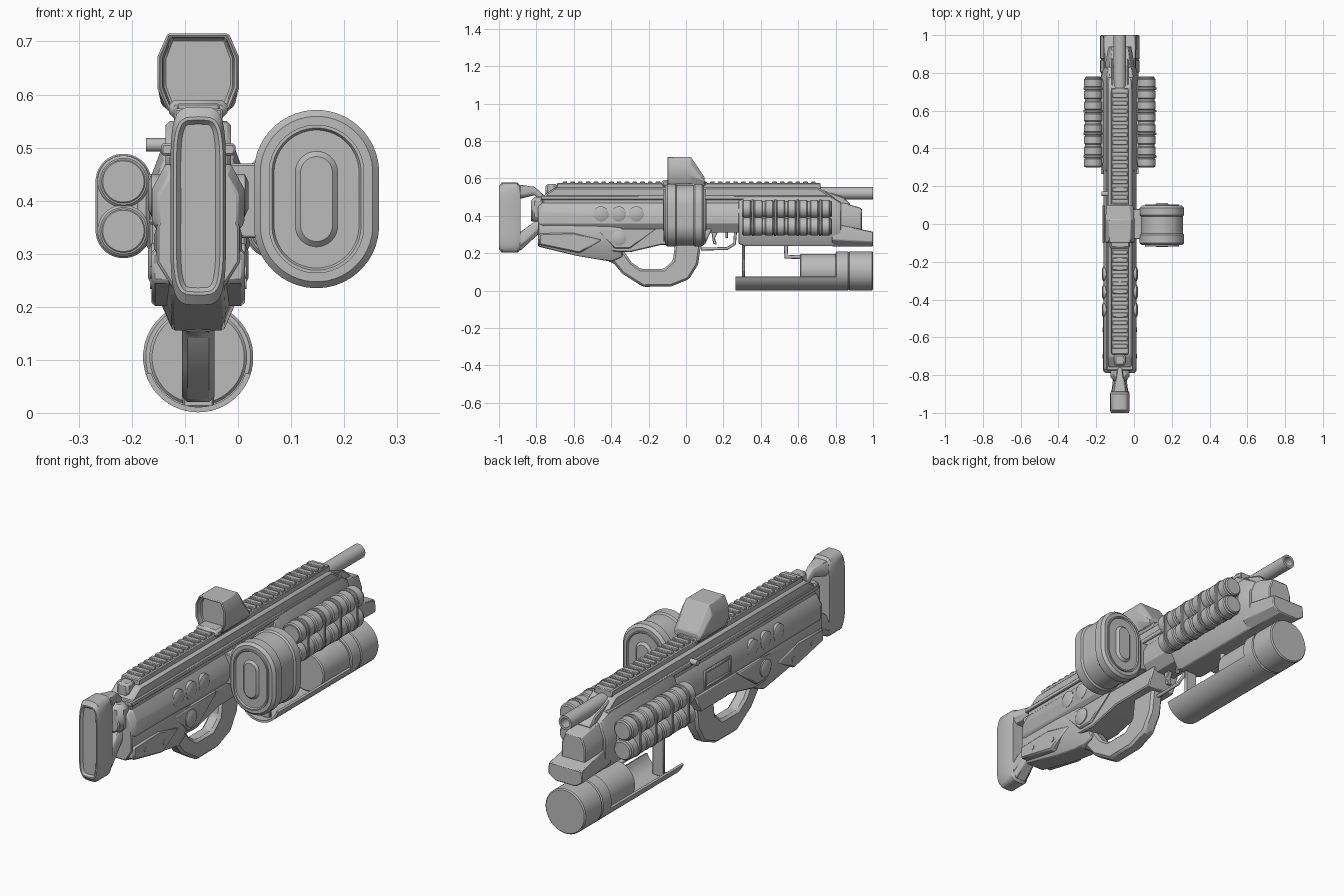
import bpy, bmesh, math
from mathutils import Vector

if "Cube" in bpy.data.objects:
    bpy.data.objects.remove(bpy.data.objects["Cube"], do_unlink=True)

centre_x = -0.075  # centre plane of the body

grey = bpy.data.materials.new("mid grey")
grey.use_nodes = True
colour = (0.5, 0.5, 0.5, 1)
grey.diffuse_color = colour
grey.node_tree.nodes["Principled BSDF"].inputs["Base Color"].default_value = colour


def loft(name, rings, bevel=0.0, insets=()):
    """Skin closed rings, cap both ends, and step the first cap inwards."""
    bm = bmesh.new()
    rows = [[bm.verts.new(point) for point in ring] for ring in rings]
    count = len(rows[0])
    for near, far in zip(rows, rows[1:]):
        for i in range(count):
            j = (i + 1) % count
            bm.faces.new((near[i], near[j], far[j], far[i]))
    cap = bm.faces.new(rows[0][::-1])
    bm.faces.new(rows[-1])
    bmesh.ops.recalc_face_normals(bm, faces=bm.faces)
    for thickness, depth in insets:
        bmesh.ops.inset_region(bm, faces=[cap], thickness=thickness, depth=depth)
    mesh = bpy.data.meshes.new(name)
    bm.to_mesh(mesh)
    bm.free()
    mesh.materials.append(grey)
    part = bpy.data.objects.new(name, mesh)
    bpy.context.collection.objects.link(part)
    if bevel:
        modifier = part.modifiers.new("soft edge", 'BEVEL')
        modifier.width = bevel
        modifier.limit_method = 'ANGLE'
    bpy.ops.object.select_all(action='DESELECT')
    part.select_set(True)
    bpy.context.view_layer.objects.active = part
    bpy.ops.object.shade_smooth_by_angle(angle=math.radians(32))


def prism(name, outline, half, bevel=0.005, x=centre_x):
    """Side outline (y, z) extruded across x."""
    loft(name, [[(x + side * half, y, z) for y, z in outline] for side in (-1, 1)], bevel)


def box(name, back, front, bottom, top, half, bevel=0.004, x=centre_x):
    corners = [(back, bottom), (front, bottom), (front, top), (back, top)]
    prism(name, corners, half, bevel, x)


def beam(name, *stations, bevel=0.004, insets=(), low=0.6, high=0.7):
    """Chamfered octagonal section through stations (y, half width, bottom, top)."""
    rings = []
    for y, half, bottom, top in stations:
        rise = (top - bottom) * 0.3
        side = [(half * low, bottom), (half, bottom + rise), (half, top - rise), (half * high, top)]
        rings.append([(centre_x + w, y, z) for w, z in side]
                     + [(centre_x - w, y, z) for w, z in reversed(side)])
    loft(name, rings, bevel, insets)


def turned(name, centre, profile, stretch=0.0, axis='y', sides=32):
    """Turned shape from (distance, radius); stretch makes it a capsule in z."""
    rings = []
    for distance, radius in profile:
        ring = []
        for i in range(sides):
            angle = math.tau * (i + 0.5) / sides
            u, v = radius * math.cos(angle), radius * math.sin(angle)
            v += math.copysign(stretch, v)
            offset = (u, distance, v) if axis == 'y' else (distance, u, v)
            ring.append(Vector(centre) + Vector(offset))
        rings.append(ring)
    loft(name, rings)


def drum(name, centre, back, front, radius, lip=0.005, **options):
    """Cylinder along y with a chamfered lip at both ends."""
    profile = [(back, radius - lip), (back + lip, radius), (front - lip, radius), (front, radius - lip)]
    turned(name, centre, profile, **options)


def rod(name, points, radius):
    curve = bpy.data.curves.new(name, 'CURVE')
    curve.dimensions = '3D'
    curve.bevel_depth = radius
    curve.bevel_resolution = 2
    curve.use_fill_caps = True
    spline = curve.splines.new('POLY')
    spline.points.add(len(points) - 1)
    for point, (y, z) in zip(spline.points, points):
        point.co = (centre_x, y, z, 1)
    curve.materials.append(grey)
    bpy.context.collection.objects.link(bpy.data.objects.new(name, curve))


# Butt pad: a capsule outline pinched at the waist, with a stepped face
def pad_ring(y, shrink):
    ring = []
    for i in range(48):
        angle = math.tau * i / 48
        across, up = math.cos(angle), math.sin(angle)
        width = math.copysign(abs(across) ** 0.5, across) * (0.052 + 0.016 * up * up)
        ring.append((centre_x + width * shrink, y, 0.39 + 0.187 * up * shrink))
    return ring


loft("butt_pad", [pad_ring(-1, 0.9), pad_ring(-0.985, 1), pad_ring(-0.9, 1), pad_ring(-0.885, 0.9)],
     insets=[(0.006, 0), (0.008, -0.01)])

# Struts joining the pad to the receiver
beam("upper_strut", (-0.89, 0.045, 0.49, 0.566), (-0.81, 0.02, 0.51, 0.555),
     (-0.76, 0.012, 0.46, 0.51))
beam("lower_strut", (-0.89, 0.045, 0.21, 0.31), (-0.78, 0.03, 0.31, 0.39))
drum("strut_hub", (centre_x, 0, 0.41), back=-0.83, front=-0.76, radius=0.04)

# Receiver, upper cover and toothed top rail
beam("receiver", (-0.79, 0.075, 0.32, 0.45), (-0.765, 0.087, 0.31, 0.47), (0.8, 0.087, 0.31, 0.47))
box("receiver_rear", back=-0.83, front=-0.75, bottom=0.37, top=0.5, half=0.05, bevel=0.02)
prism("upper_cover", [(-0.77, 0.46), (0.8, 0.46), (0.8, 0.49), (0.71, 0.55), (-0.7, 0.55),
                      (-0.76, 0.51)], half=0.062, bevel=0.008)
box("cover_ledge", back=-0.775, front=0.78, bottom=0.485, top=0.508, half=0.07)
box("top_rail", back=-0.69, front=0.72, bottom=0.54, top=0.574, half=0.046)
tooth_pitch = 0.0415
for i in range(33):
    start = -0.66 + i * tooth_pitch
    box("rail_tooth", back=start, front=start + tooth_pitch * 0.6, bottom=0.57, top=0.583,
        half=0.04, bevel=0.003)
box("rear_sight", back=-0.75, front=-0.69, bottom=0.5, top=0.57, half=0.03, bevel=0.01)

# Lower stock with raised cheek plates
beam("lower_stock", (-0.79, 0.078, 0.235, 0.4), (-0.58, 0.083, 0.185, 0.4),
     (-0.4, 0.08, 0.155, 0.4), (-0.34, 0.07, 0.18, 0.4))
prism("cheek_plate", [(-0.785, 0.245), (-0.57, 0.2), (-0.45, 0.27), (-0.6, 0.31), (-0.785, 0.305)],
      half=0.088, bevel=0.007)
prism("lower_receiver", [(-0.5, 0.33), (-0.42, 0.21), (-0.3, 0.205), (-0.13, 0.245),
                         (0.1, 0.245), (0.14, 0.33)], half=0.072)
prism("receiver_panel", [(-0.48, 0.33), (-0.38, 0.225), (-0.3, 0.225), (-0.16, 0.33)], half=0.083)

# Grip loop: outer edge, then back along the inner edge
outer_edge = [(-0.42, 0.155), (-0.39, 0.15), (-0.34, 0.09), (-0.23, 0.02), (-0.08, 0.022),
              (0.015, 0.06), (0.065, 0.14), (0.09, 0.32)]
inner_edge = [(-0.05, 0.32), (-0.07, 0.16), (-0.12, 0.115), (-0.24, 0.115), (-0.29, 0.15),
              (-0.36, 0.25), (-0.42, 0.25)]
prism("grip_loop", outer_edge + inner_edge, half=0.031, bevel=0.011)

# Trigger and guard
rod("trigger_guard", [(0.08, 0.222), (0.22, 0.225), (0.26, 0.25), (0.265, 0.32)], radius=0.008)
prism("trigger", [(0.135, 0.32), (0.175, 0.32), (0.155, 0.28), (0.165, 0.245), (0.145, 0.25)],
      half=0.012, bevel=0.003)
box("trigger_stop", back=0.21, front=0.225, bottom=0.28, top=0.32, half=0.01)

# Side buttons and stock screws on both sides
for side in (-1, 1):
    button = [(0, 0.04), (side * 0.088, 0.04), (side * 0.095, 0.025)]
    for y, z in ((-0.455, 0.41), (-0.36, 0.41), (-0.265, 0.41), (-0.36, 0.28)):
        turned("side_button", (centre_x, y, z), button, axis='x')
    for y, z in ((-0.7, 0.265), (-0.56, 0.245)):
        turned("stock_screw", (centre_x, y, z), [(0, 0.012), (side * 0.091, 0.012)], axis='x', sides=12)

# Ejection port frame and bolt handle on the right side
port_x = centre_x - 0.087
for start in (-0.1, 0.085):
    box("port_post", back=start, front=start + 0.015, bottom=0.36, top=0.44, half=0.006, x=port_x)
for height in (0.355, 0.425):
    box("port_bar", back=-0.1, front=0.1, bottom=height, top=height + 0.015, half=0.006, x=port_x)
turned("bolt_handle", (centre_x, 0.16, 0.505), [(0, 0.013), (-0.098, 0.013)], axis='x', sides=16)

# Handguard, muzzle block, chin and hollow barrel
beam("handguard", (0.28, 0.09, 0.25, 0.48), (0.32, 0.098, 0.238, 0.5),
     (0.78, 0.098, 0.238, 0.5), (0.83, 0.085, 0.238, 0.47))
beam("muzzle_block", (0.78, 0.08, 0.27, 0.475), (0.86, 0.075, 0.27, 0.465), (0.94, 0.06, 0.27, 0.44))
beam("chin", (0.78, 0.085, 0.236, 0.36), (1, 0.088, 0.236, 0.315), high=0.95)
turned("barrel", (centre_x, 0, 0.52), [(0.7, 0.033), (1, 0.033), (1, 0.022), (0.93, 0.022)])
prism("barrel_seat", [(0.7, 0.46), (0.88, 0.46), (0.84, 0.5), (0.74, 0.535), (0.7, 0.535)], half=0.045)

# Shell carriers: two stacked segmented tubes on both sides
shell_pitch = 0.12
for side in (-1, 1):
    x = centre_x + side * 0.141
    for z in (0.343, 0.436):
        drum("shell_core", (x, 0, z), back=0.3, front=0.78, radius=0.044)
        for i in range(4):
            start = 0.302 + i * shell_pitch
            drum("shell_rear_band", (x, 0, z), back=start, front=start + 0.046, radius=0.049)
            drum("shell_front_band", (x, 0, z), back=start + 0.062, front=start + 0.108, radius=0.049)
    for i in range(4):
        start = 0.35 + i * shell_pitch
        drum("shell_strap", (x, 0, 0.39), back=start, front=start + 0.014, radius=0.0525,
             lip=0.003, stretch=0.046)
    box("shell_mount", back=0.32, front=0.76, bottom=0.33, top=0.45, half=0.025,
        x=centre_x + side * 0.09)

# Side drum: capsule shell, raised rims, ring on each face and centre boss
drum_centre = (0.148, 0, 0.403)
capsule = dict(stretch=0.05, sides=48)
drum("drum_shell", drum_centre, back=-0.09, front=0.085, radius=0.111, **capsule)
drum("drum_rear_rim", drum_centre, back=-0.112, front=-0.045, radius=0.118, lip=0.012, **capsule)
drum("drum_front_rim", drum_centre, back=0.035, front=0.097, radius=0.118, lip=0.012, **capsule)
ring_profile = [(-0.113, 0.08), (-0.12, 0.084), (-0.12, 0.09), (0.104, 0.09), (0.104, 0.084), (0.099, 0.08)]
turned("drum_face_ring", drum_centre, ring_profile, **capsule)
drum("drum_boss", drum_centre, back=-0.123, front=0.11, radius=0.042, lip=0.012, **capsule)
box("drum_mount", back=-0.08, front=0.08, bottom=0.33, top=0.47, half=0.045, x=0.03)

# Optic with sloped octagonal hood
beam("optic_hood", (-0.1, 0.077, 0.568, 0.715), (0.025, 0.077, 0.568, 0.715),
     (0.1, 0.07, 0.568, 0.605), low=0.75, high=0.75, insets=[(0.009, 0), (0.004, -0.03)])
box("optic_base", back=-0.13, front=0.105, bottom=0.555, top=0.59, half=0.055, bevel=0.01)

# Underslung canister, cradle tray and brackets
canister = (centre_x, 0, 0.105)
drum("canister_head", canister, back=0.8, front=0.87, radius=0.104, sides=40)
drum("canister_cap", canister, back=0.87, front=1, radius=0.104, sides=40)
drum("canister_body", canister, back=0.61, front=0.82, radius=0.092, sides=40)
arc = [math.radians(198 + 9 * i) for i in range(17)]
tray = [(radius * math.cos(angle), radius * math.sin(angle))
        for radius, sweep in ((0.104, arc), (0.094, arc[::-1])) for angle in sweep]
loft("cradle_tray", [[Vector(canister) + Vector((u, y, v)) for u, v in tray] for y in (0.265, 0.81)])
box("cradle_post", back=0.3, front=0.315, bottom=0.01, top=0.26, half=0.03)
rod("canister_pipe", [(0.535, 0.25), (0.535, 0.18), (0.63, 0.18)], radius=0.012)
